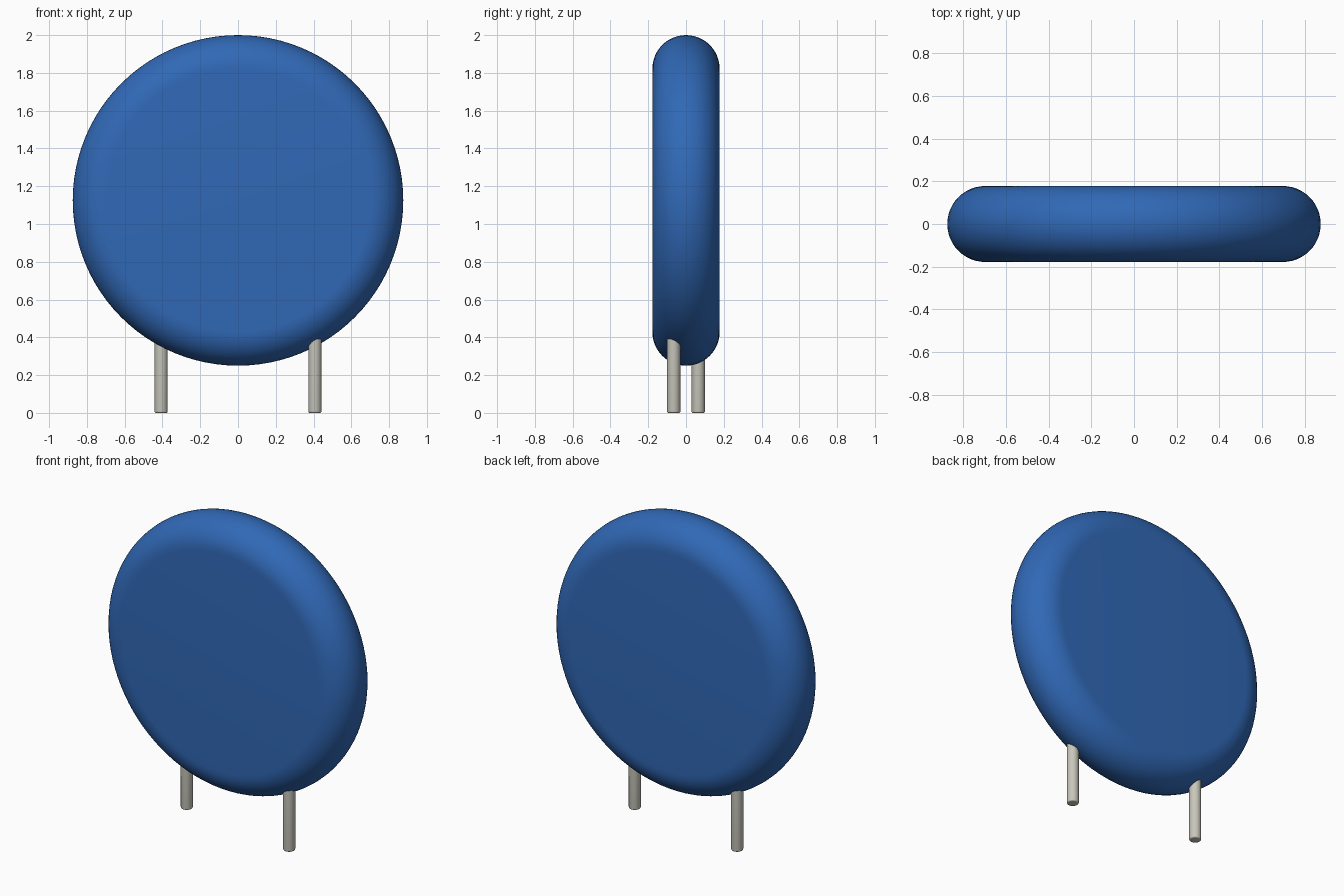
import bpy, bmesh, math
from mathutils import Matrix

if "Cube" in bpy.data.objects:
    bpy.data.objects.remove(bpy.data.objects["Cube"], do_unlink=True)


def material(name, color):
    mat = bpy.data.materials.new(name)
    mat.use_nodes = True
    mat.diffuse_color = (*color, 1)
    mat.node_tree.nodes["Principled BSDF"].inputs["Base Color"].default_value = (*color, 1)
    return mat


def lathe(name, profile, steps, matrix, mat):
    """Spin a (radius, height) profile around z, then place it."""
    bm = bmesh.new()
    verts = [bm.verts.new((r, 0, h)) for r, h in profile]
    edges = [bm.edges.new(pair) for pair in zip(verts, verts[1:])]
    bmesh.ops.spin(bm, geom=verts + edges, cent=(0, 0, 0), axis=(0, 0, 1),
                   angle=math.tau, steps=steps)
    bmesh.ops.remove_doubles(bm, verts=bm.verts, dist=1e-5)
    bmesh.ops.recalc_face_normals(bm, faces=bm.faces)
    bm.transform(matrix)
    mesh = bpy.data.meshes.new(name)
    bm.to_mesh(mesh)
    bm.free()
    mesh.materials.append(mat)
    obj = bpy.data.objects.new(name, mesh)
    bpy.context.collection.objects.link(obj)
    bpy.ops.object.select_all(action="DESELECT")
    obj.select_set(True)
    bpy.context.view_layer.objects.active = obj
    bpy.ops.object.shade_smooth_by_angle(angle=math.radians(35))
    return obj


def arc(radius, height, fillet, start, end, count):
    """Points of a rounded corner, angles in degrees."""
    angles = [math.radians(start + (end - start) * i / count) for i in range(count + 1)]
    return [(radius + fillet * math.cos(a), height + fillet * math.sin(a)) for a in angles]


blue = material("blue coating", (0.03, 0.14, 0.47))
metal = material("tinned metal", (0.58, 0.57, 0.5))

# Disc body with a fully rounded rim
RADIUS, HALF = 0.875, 0.178
rim = arc(RADIUS - HALF, 0, HALF, -90, 90, 24)
lathe("disc_body", [(0, -HALF)] + rim + [(0, HALF)], 96,
      Matrix.Translation((0, 0, 2 - RADIUS)) @ Matrix.Rotation(math.pi / 2, 4, "X"), blue)

# Two wire leads, one towards the front and one towards the back
WIRE, SOFT = 0.035, 0.008
foot = arc(WIRE - SOFT, SOFT, SOFT, -90, 0, 4)
for name, side in (("left_lead", 1), ("right_lead", -1)):
    lathe(name, [(0, 0)] + foot + [(WIRE, 0.5), (0, 0.5)], 32,
          Matrix.Translation((0.407 * side, -0.065 * side, 0)), metal)
